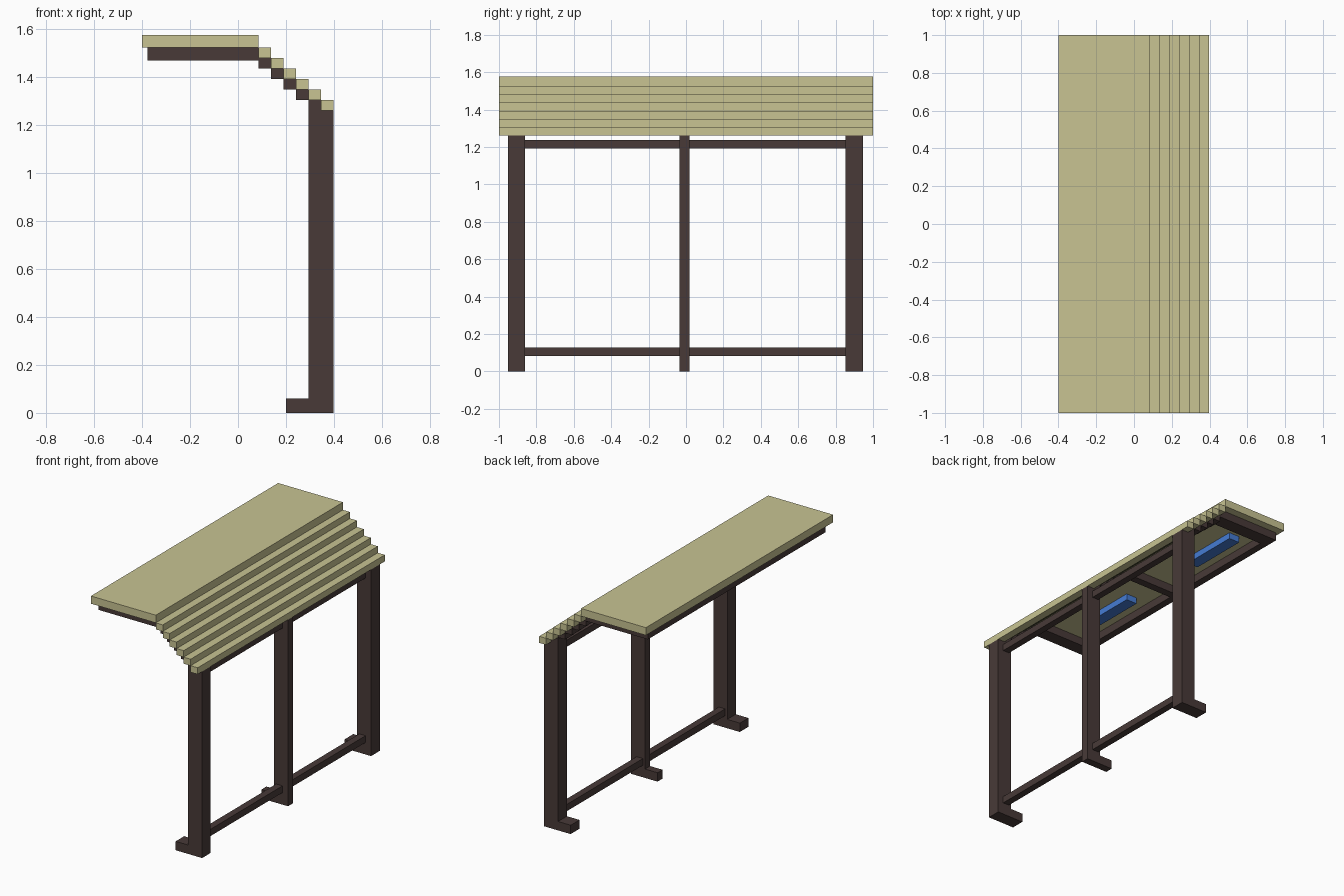
import bpy
import bmesh
from mathutils import Matrix, Vector

cube = bpy.data.objects.get("Cube")
if cube:
    bpy.data.objects.remove(cube, do_unlink=True)


def make_material(name, rgb):
    mat = bpy.data.materials.new(name)
    mat.use_nodes = True
    mat.diffuse_color = (*rgb, 1)
    mat.node_tree.nodes["Principled BSDF"].inputs["Base Color"].default_value = (*rgb, 1)
    return mat


beige = make_material("beige panel", (0.58, 0.55, 0.29))
brown = make_material("dark brown frame", (0.065, 0.042, 0.039))
blue = make_material("blue lamp", (0.06, 0.2, 0.65))


def make_boxes(name, mat, boxes):
    """One object from boxes, each given as (x range, y range, z range)."""
    bm = bmesh.new()
    for ranges in boxes:
        low, high = (Vector(corner) for corner in zip(*ranges))
        matrix = Matrix.Translation((low + high) / 2) @ Matrix.Diagonal((*(high - low), 1))
        bmesh.ops.create_cube(bm, size=1, matrix=matrix)
    mesh = bpy.data.meshes.new(name)
    bm.to_mesh(mesh)
    bm.free()
    mesh.materials.append(mat)
    obj = bpy.data.objects.new(name, mesh)
    bpy.context.collection.objects.link(obj)
    return obj


# Shared dimensions
STEPS = 6
RUN, RISE = 0.0522, 0.044
EAVE_X, EAVE_Z = 0.085, 1.525
ROOF_Y = (-1, 1)
POST_X = (EAVE_X + 4 * RUN, EAVE_X + STEPS * RUN)
ribs = {"front": (-0.952, -0.861), "middle": (-0.035, 0.018), "back": (0.853, 0.947)}


def step_box(i, y_range, drop=0):
    """Stair block number i, lowered by a number of rises."""
    x = EAVE_X + i * RUN
    top = EAVE_Z - (i + drop) * RISE
    return ((x, x + RUN), y_range, (top - RISE, top))


# Roof: flat slab and the planks stepping down to the posts
make_boxes("roof_slab", beige, [((-0.4, EAVE_X), ROOF_Y, (EAVE_Z, 1.577))])
for i in range(STEPS):
    make_boxes(f"roof_plank_{i + 1}", beige, [step_box(i, ROOF_Y)])

# Ribs: foot, post, stepped bracket and roof arm
for side, y in ribs.items():
    post_top = EAVE_Z - STEPS * RISE
    make_boxes(f"{side}_foot", brown, [((0.2, POST_X[0]), y, (0, 0.06))])
    make_boxes(f"{side}_post", brown, [(POST_X, y, (0, post_top))])
    make_boxes(f"{side}_bracket", brown, [step_box(i, y, 1) for i in range(5)])
    make_boxes(f"{side}_roof_arm", brown, [((-0.378, EAVE_X), y, (1.471, EAVE_Z))])

# Rails and the outer roof beam run between neighbouring ribs
rib_list = list(ribs.values())
for bay, (a, b) in enumerate(zip(rib_list, rib_list[1:]), 1):
    gap = (a[1], b[0])
    make_boxes(f"lower_rail_{bay}", brown, [((0.31, 0.357), gap, (0.081, 0.127))])
    make_boxes(f"upper_rail_{bay}", brown, [((0.31, 0.357), gap, (1.193, 1.238))])
    make_boxes(f"roof_beam_{bay}", brown, [((-0.378, -0.328), gap, (1.471, EAVE_Z))])

# Lamps under the slab
for bay, y in enumerate([(-0.65, -0.25), (0.35, 0.76)], 1):
    make_boxes(f"lamp_{bay}", blue, [((-0.23, -0.15), y, (1.483, EAVE_Z))])
